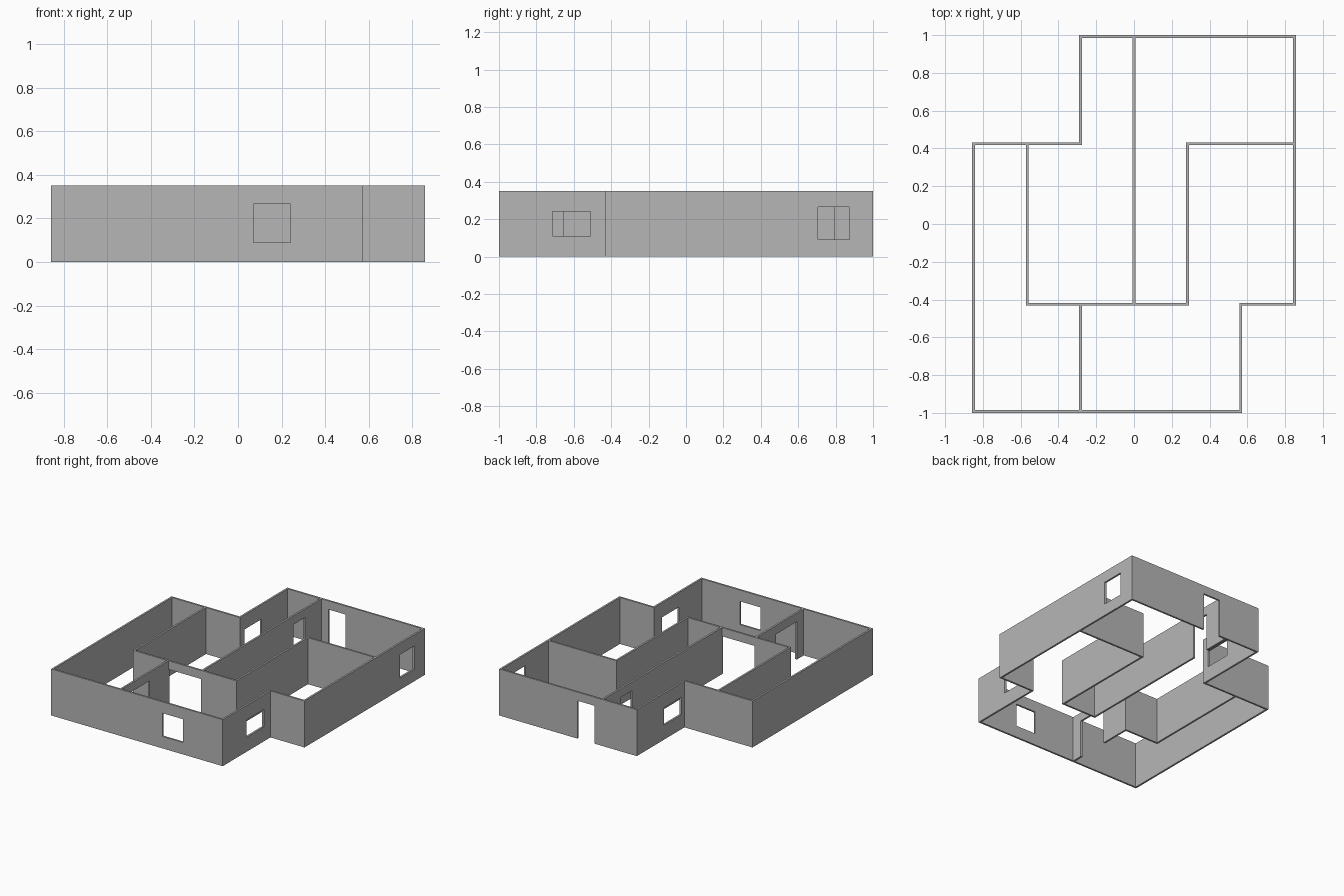
import bpy, bmesh

cube = bpy.data.objects.get("Cube")
if cube:
    bpy.data.objects.remove(cube, do_unlink=True)

HEIGHT = 0.35
T = 0.014      # wall thickness
DOOR = 0.285   # door head height

grey = bpy.data.materials.new("wall_grey")
grey.use_nodes = True
colour = (0.47, 0.47, 0.47, 1)
grey.diffuse_color = colour
grey.node_tree.nodes["Principled BSDF"].inputs["Base Color"].default_value = colour


def wall(name, axis, centre, start, end, opening=None):
    """Straight wall along 'x' or 'y'; opening = (from, to, sill, head)."""
    us, zs = [start, end], [0, HEIGHT]
    if opening:
        u0, u1, z0, z1 = opening
        us = [start, u0, u1, end]
        zs = sorted({0, z0, z1, HEIGHT})

    def point(u, z):
        side = centre - T / 2
        return (u, side, z) if axis == "x" else (side, u, z)

    # elevation as a grid with the opening left out, then given thickness
    bm = bmesh.new()
    grid = [[bm.verts.new(point(u, z)) for z in zs] for u in us]
    for i in range(len(us) - 1):
        for j in range(len(zs) - 1):
            if opening and us[i] == u0 and zs[j] == z0:
                continue
            bm.faces.new((grid[i][j], grid[i + 1][j],
                          grid[i + 1][j + 1], grid[i][j + 1]))
    result = bmesh.ops.extrude_face_region(bm, geom=bm.faces[:], use_keep_orig=True)
    moved = [g for g in result["geom"] if isinstance(g, bmesh.types.BMVert)]
    bmesh.ops.translate(bm, verts=moved, vec=(0, T, 0) if axis == "x" else (T, 0, 0))
    bmesh.ops.recalc_face_normals(bm, faces=bm.faces[:])
    # merge the coplanar grid cells
    bmesh.ops.dissolve_limit(bm, angle_limit=0.01, verts=bm.verts[:], edges=bm.edges[:])

    mesh = bpy.data.meshes.new(name)
    bm.to_mesh(mesh)
    bm.free()
    mesh.materials.append(grey)
    obj = bpy.data.objects.new(name, mesh)
    bpy.context.collection.objects.link(obj)


# outer walls running front to back
wall("left_outer_wall", "y", -0.85, -1, 0.4325)
wall("front_return_wall", "y", 0.566, -1, -0.4185, (-0.715, -0.51, 0.11, 0.24))
wall("right_outer_wall", "y", 0.85, -0.4325, 1, (0.705, 0.875, 0.09, 0.265))
wall("back_return_wall", "y", -0.283, 0.4185, 1, (0.47, 0.675, 0.11, 0.24))

# outer walls running side to side
wall("front_wall", "x", -0.993, -0.843, 0.559, (0.07, 0.24, 0.09, 0.265))
wall("front_step_wall", "x", -0.4255, 0.573, 0.843)
wall("back_wall", "x", 0.993, -0.276, 0.843, (0.062, 0.204, 0, DOOR))
wall("back_step_wall", "x", 0.4255, -0.843, -0.29)

# partitions between the rooms
wall("left_partition", "y", -0.566, -0.4325, 0.4185)
wall("centre_partition", "y", 0, -0.4185, 0.986, (0.65, 0.79, 0, DOOR))
wall("right_partition", "y", 0.283, -0.4325, 0.4325)
wall("front_room_partition", "y", -0.283, -0.986, -0.4325, (-0.905, -0.658, 0, DOOR))
wall("hall_partition", "x", -0.4255, -0.559, 0.276, (-0.276, -0.007, 0, DOOR))
wall("back_room_partition", "x", 0.4255, 0.29, 0.843)
